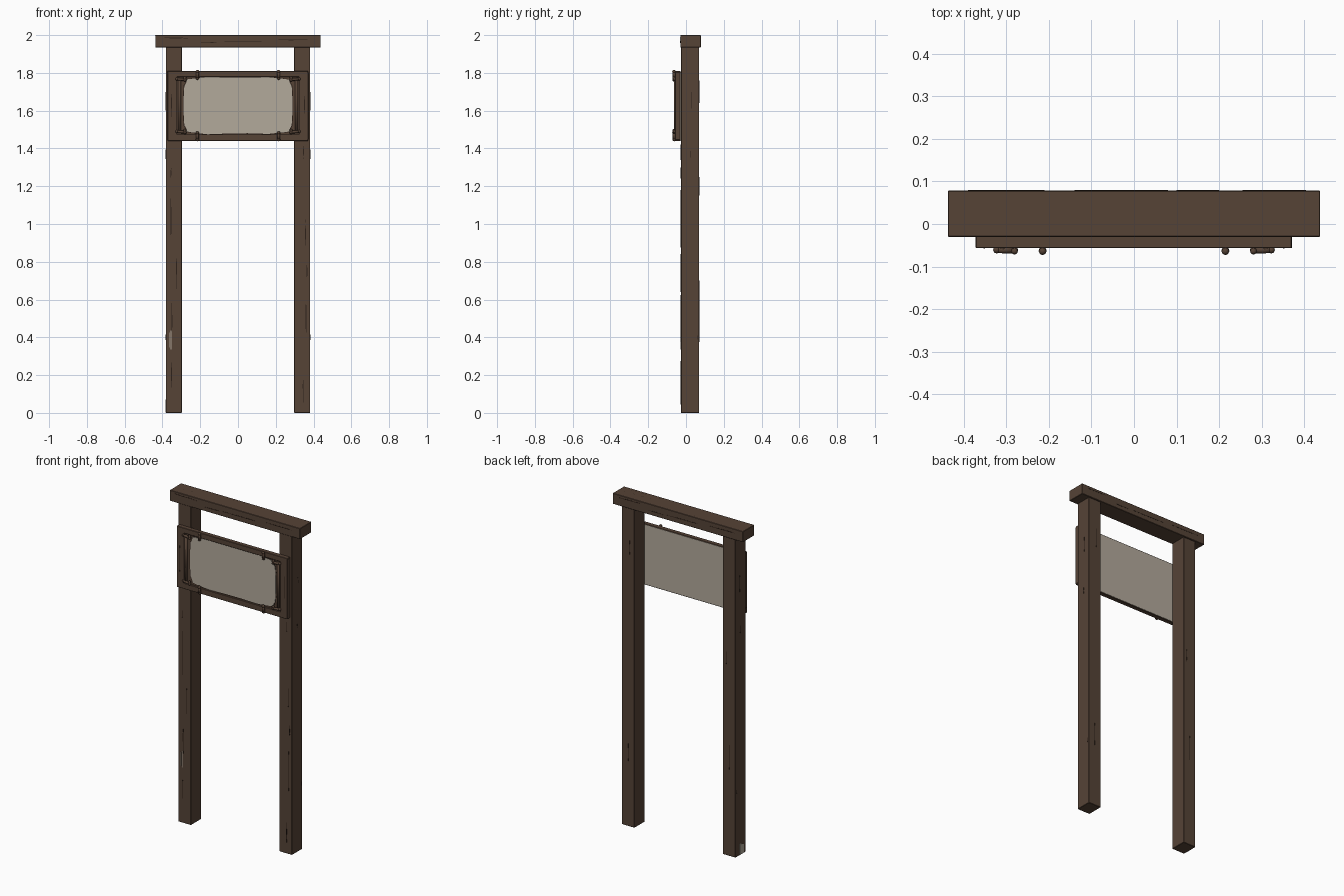
import bpy, bmesh, math, random
from mathutils import Vector, Matrix

if "Cube" in bpy.data.objects:
    bpy.data.objects.remove(bpy.data.objects["Cube"])

random.seed(4)

def mat(name, col):
    m = bpy.data.materials.new(name)
    m.diffuse_color = (*col, 1)
    m.use_nodes = True
    m.node_tree.nodes["Principled BSDF"].inputs["Base Color"].default_value = m.diffuse_color
    return m

BROWN = mat("brown_wood", (0.092, 0.056, 0.037))
DARK = mat("dark_crack", (0.026, 0.015, 0.010))
GREY = mat("pale_canvas", (0.45, 0.40, 0.33))

def finish(bm, name, m, smooth=False):
    bmesh.ops.recalc_face_normals(bm, faces=bm.faces)
    me = bpy.data.meshes.new(name)
    bm.to_mesh(me)
    bm.free()
    me.materials.append(m)
    for p in me.polygons:
        p.use_smooth = smooth
    ob = bpy.data.objects.new(name, me)
    bpy.context.collection.objects.link(ob)
    return ob

def box(name, x, y, z, m=BROWN, bevel=0.0):
    bm = bmesh.new()
    bmesh.ops.create_cube(bm, size=1)
    for v in bm.verts:
        v.co = Vector([(r[0] + r[1]) / 2 + c * (r[1] - r[0]) for r, c in zip((x, y, z), v.co)])
    if bevel:
        bmesh.ops.bevel(bm, geom=bm.edges[:], offset=bevel, segments=1, affect='EDGES')
    return finish(bm, name, m)

def plate(name, pts, origin, u, v, thick, m):
    """Extrude an outline lying in the u/v plane outwards along u x v."""
    bm = bmesh.new()
    u, v, o = Vector(u), Vector(v), Vector(origin)
    f = bm.faces.new([bm.verts.new(o + u * a + v * b) for a, b in pts])
    ext = bmesh.ops.extrude_face_region(bm, geom=[f])
    for e in ext['geom']:
        if isinstance(e, bmesh.types.BMVert):
            e.co += u.cross(v) * thick
    return finish(bm, name, m)

def crack(name, centre, along, across, length, width=0.005):
    """Thin tapered dark sliver on a wood face."""
    h, w = length / 2, width / 2
    j = random.uniform(-w, w)
    pts = [(-h, j), (-h * .3, -w), (h * .5, -w * .6), (h, -j), (h * .3, w), (-h * .5, w * .5)]
    plate(name, pts, centre, along, across, 0.0008, DARK)

def rod(name, a, b, r):
    a, b = Vector(a), Vector(b)
    bm = bmesh.new()
    q = (b - a).to_track_quat('Z', 'Y').to_matrix().to_4x4()
    bmesh.ops.create_cone(bm, cap_ends=True, segments=8, radius1=r, radius2=r, depth=(b - a).length,
                          matrix=Matrix.Translation((a + b) / 2) @ q)
    for p in (a, b):   # rounded ends
        bmesh.ops.create_uvsphere(bm, u_segments=8, v_segments=6, radius=r * 1.15,
                                  matrix=Matrix.Translation(p))
    finish(bm, name, BROWN, True)

# Posts and top beam
for s, side in ((-1, "left"), (1, "right")):
    box(side + "_post", sorted((s * 0.297, s * 0.382)), (-0.027, 0.07), (0, 1.94), bevel=0.002)
box("top_beam", (-0.438, 0.438), (-0.03, 0.079), (1.935, 2.0), bevel=0.002)

# Sign: backing, pale rear sheet, raised frame
box("sign_backing", (-0.365, 0.365), (-0.047, -0.0295), (1.45, 1.80))
box("sign_rear_sheet", (-0.3, 0.3), (-0.030, -0.0275), (1.443, 1.806), GREY)
for z0, z1, n in ((1.44, 1.475, "bottom_rail"), (1.778, 1.81, "top_rail")):
    box("frame_" + n, (-0.373, 0.371), (-0.057, -0.029), (z0, z1), bevel=0.002)
for s, side in ((-1, "left"), (1, "right")):
    box("frame_%s_stile" % side, sorted((s * 0.372, s * 0.322)), (-0.057, -0.029), (1.445, 1.805), bevel=0.002)

# Stretched sheet with notched corners and a slightly uneven edge
W, H = 0.288, 0.150
quarter = [(W, 0.04), (W - 0.004, H - 0.045), (W - 0.014, H - 0.028), (W - 0.016, H - 0.012),
           (W - 0.035, H - 0.008), (0.16, H + 0.001), (0.05, H - 0.003)]
out = quarter + [(-x, z) for x, z in reversed(quarter)]
out += [(-x, -z) for x, z in quarter] + [(x, -z) for x, z in reversed(quarter)]
out = [(x, z + random.uniform(-0.002, 0.002)) for x, z in out]
plate("sign_sheet", out, (0, -0.046, 1.627), (1, 0, 0), (0, 0, 1), 0.003, GREY)
plate("sheet_dark_edge", [(x * 1.015, z * 1.02) for x, z in out], (0, -0.046, 1.627),
      (1, 0, 0), (0, 0, 1), 0.0015, DARK)

# Side stretcher rods and rope ties at the corners
for s in (-1, 1):
    rod("stretcher_rod", (s * 0.310, -0.056, 1.49), (s * 0.310, -0.056, 1.765), 0.008)
    for z in (1.49, 1.768):
        rod("corner_tie", (s * 0.323, -0.061, z), (s * 0.281, -0.062, z - 0.004), 0.0075)
        rod("corner_knot", (s * 0.281, -0.064, z - 0.006), (s * 0.281, -0.064, z + 0.006), 0.007)
    for z0, z1 in ((1.447, 1.482), (1.772, 1.806)):
        rod("rail_tie", (s * 0.215, -0.062, z0), (s * 0.215, -0.064, z1), 0.008)

# Wood cracks: post fronts, backs and outer sides
X, Y, Z = Vector((1, 0, 0)), Vector((0, 1, 0)), Vector((0, 0, 1))
for x, z, l in ((-0.355, 1.03, 0.3), (-0.325, 0.74, 0.2), (-0.35, 0.5, 0.2), (-0.352, 0.2, 0.15),
                (-0.355, 1.27, 0.06), (0.357, 0.95, 0.15), (0.36, 0.5, 0.25),
                (0.345, 0.12, 0.15), (0.347, 1.38, 0.08), (0.365, 0.75, 0.1)):
    crack("post_crack", (x, -0.027, z), Z, -X, l)
for x, z, l in ((-0.34, 0.6, 0.2), (-0.32, 1.2, 0.1), (0.34, 0.45, 0.15), (0.33, 1.7, 0.12)):
    crack("post_back_crack", (x, 0.07, z), Z, X, l, 0.004)
for y, z, l in ((0.03, 1.65, 0.1), (0.025, 1.37, 0.05), (0.06, 0.4, 0.03)):
    crack("post_side_crack", (0.382, y, z), Z, -Y, l, 0.004)
    crack("post_side_crack", (-0.382, y, z), Z, Y, l, 0.004)

# Wood cracks: beam top, front and back, and sign frame
for x, y, l in ((-0.31, 0.022, 0.26), (-0.06, 0.063, 0.24), (0.3, 0.02, 0.2), (0.18, -0.015, 0.12),
                (0.32, -0.012, 0.14), (-0.1, 0.027, 0.1)):
    crack("beam_top_crack", (x, y, 1.9992), X, Y, l, 0.004)
for x, z, l in ((-0.33, 1.985, 0.15), (0.03, 1.965, 0.22), (0.3, 1.975, 0.18), (-0.15, 1.96, 0.1)):
    crack("beam_front_crack", (x, -0.03, z), X, Z, l)
    crack("beam_back_crack", (-x, 0.079, z), -X, Z, l)
for s in (-1, 1):
    crack("frame_crack", (s * 0.352, -0.057, 1.63), Z, -X, 0.18, 0.004)

# Small worn pale patches on the left post
for x, l in ((-0.364, 0.04), (-0.355, 0.05)):
    plate("worn_streak", [(-0.002, -l), (0.002, -l), (0.002, l), (-0.002, l)], (x, -0.027, 0.385), X, Z, 0.001, GREY)
plate("worn_foot_patch", [(-0.03, 0), (0.012, 0), (0.012, 0.05), (-0.03, 0.07)],
      (-0.382, 0.0, 0.002), -Y, Z, 0.001, GREY)
